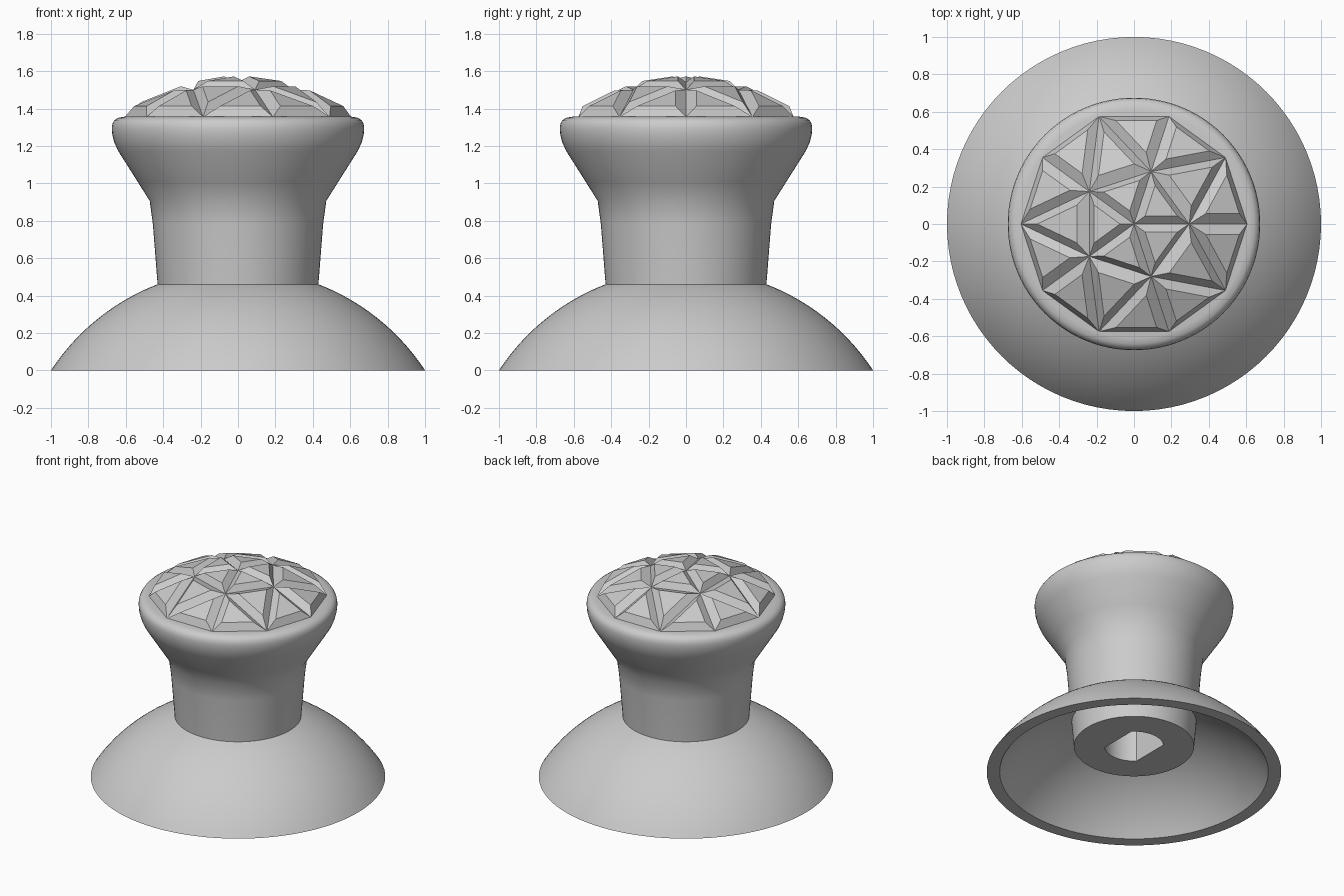
import bpy, bmesh, math
from mathutils import Vector

cube = bpy.data.objects.get("Cube")
if cube:
    bpy.data.objects.remove(cube, do_unlink=True)

SEGMENTS = 96

grey = bpy.data.materials.new("plain_grey")
grey.use_nodes = True
colour = (0.6, 0.6, 0.6, 1)
grey.diffuse_color = colour
grey.node_tree.nodes["Principled BSDF"].inputs["Base Color"].default_value = colour


def finish(name, bm, smooth):
    bmesh.ops.remove_doubles(bm, verts=bm.verts[:], dist=0.0001)
    bmesh.ops.recalc_face_normals(bm, faces=bm.faces[:])
    mesh = bpy.data.meshes.new(name)
    bm.to_mesh(mesh)
    bm.free()
    mesh.materials.append(grey)
    obj = bpy.data.objects.new(name, mesh)
    bpy.context.collection.objects.link(obj)
    if smooth:
        bpy.ops.object.select_all(action='DESELECT')
        obj.select_set(True)
        bpy.context.view_layer.objects.active = obj
        bpy.ops.object.shade_smooth_by_angle(angle=math.radians(30))
    return obj


def lathe(name, profile, closed):
    """Spin a profile; a radius may be a function of the angle."""
    bm = bmesh.new()
    rings = []
    for radius, z in profile:
        ring = []
        for i in range(SEGMENTS):
            a = math.tau * i / SEGMENTS
            r = radius(a) if callable(radius) else radius
            ring.append(bm.verts.new((r * math.cos(a), r * math.sin(a), z)))
        rings.append(ring)
    pairs = list(zip(rings, rings[1:]))
    if closed:
        pairs.append((rings[-1], rings[0]))
    else:
        bm.faces.new(rings[0])
        bm.faces.new(rings[-1])
    for low, high in pairs:
        for i in range(SEGMENTS):
            j = (i + 1) % SEGMENTS
            bm.faces.new((low[i], low[j], high[j], high[i]))
    return finish(name, bm, True)


# Hollow dome skirt, outer and inner walls from concentric arcs
CENTRE_Z = -0.656


def arc(rim, top, steps=24):
    size = math.hypot(rim, CENTRE_Z)
    start, end = math.asin(rim / size), math.asin(top / size)
    angles = [start + (end - start) * i / steps for i in range(steps + 1)]
    return [(size * math.sin(a), CENTRE_Z + size * math.cos(a)) for a in angles]


lathe("dome_skirt", arc(1.0, 0.38) + arc(0.912, 0.38)[::-1], True)


# Handle with a socket that has two flat sides
def socket(angle):
    return min(0.2, 0.1414 / max(abs(math.cos(angle)), 0.01))


lathe("handle", [
    (socket, 0.7), (socket, 0.2), (0.408, 0.2), (0.43, 0.46), (0.455, 0.78),
    (0.472, 0.906), (0.535, 1.006), (0.642, 1.175), (0.662, 1.22),
    (0.672, 1.26), (0.675, 1.295), (0.671, 1.32), (0.66, 1.338),
    (0.642, 1.35), (0.61, 1.356)], False)


# Faceted cap: every triangle rises to a smaller flat plate
def ring_point(radius, z, degrees):
    a = math.radians(degrees)
    return Vector((radius * math.cos(a), radius * math.sin(a), z))


def outer(step):
    return ring_point(0.605, 1.355, 36 * step)


def inner(step):
    return ring_point(0.295, 1.5, 36 * step)


pole = Vector((0, 0, 1.542))
triangles = []
for k in range(0, 10, 2):
    triangles += [(pole, inner(k), inner(k + 2)),
                  (inner(k), outer(k + 1), inner(k + 2)),
                  (inner(k), outer(k), outer(k + 1)),
                  (inner(k), outer(k - 1), outer(k))]

bm = bmesh.new()
for tri in triangles:
    mid = sum(tri, Vector()) / 3
    normal = (tri[1] - tri[0]).cross(tri[2] - tri[0]).normalized()
    base = [bm.verts.new(p) for p in tri]
    plate = [bm.verts.new(p.lerp(mid, 0.42) + normal * 0.042) for p in tri]
    bm.faces.new(plate)
    for i in range(3):
        j = (i + 1) % 3
        bm.faces.new((base[i], base[j], plate[j], plate[i]))
bm.faces.new([bm.verts.new(outer(k)) for k in range(10)])
finish("faceted_cap", bm, False)
